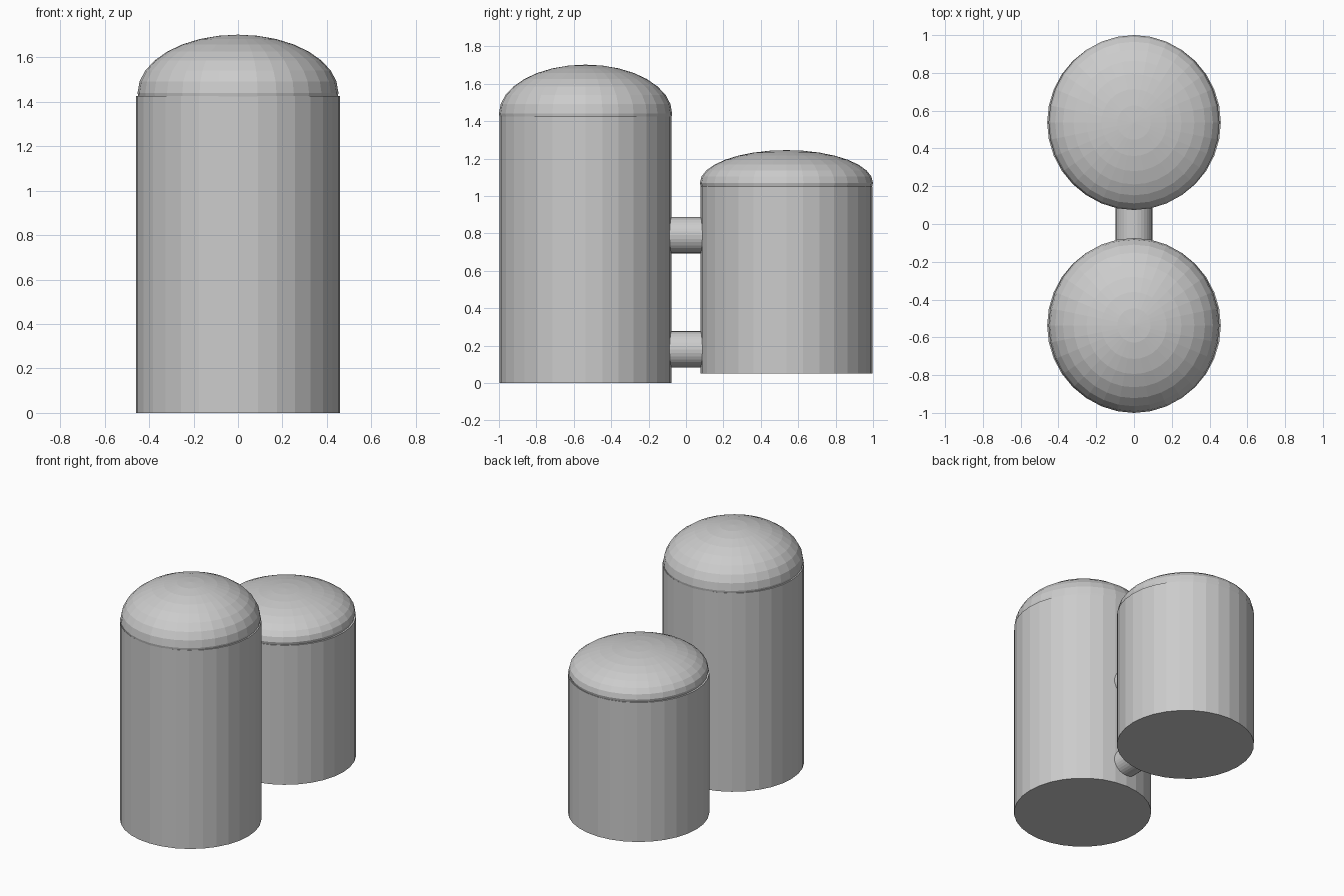
import bpy
import math

if "Cube" in bpy.data.objects:
    bpy.data.objects.remove(bpy.data.objects["Cube"])

steel = bpy.data.materials.new("light_grey_steel")
steel.diffuse_color = (0.6, 0.6, 0.6, 1)
steel.use_nodes = True
steel.node_tree.nodes["Principled BSDF"].inputs["Base Color"].default_value = steel.diffuse_color

R = 0.46        # tank radius
TANK_Y = 0.537  # distance of each tank axis from the middle


def finish(name):
    ob = bpy.context.object
    ob.name = name
    ob.data.materials.append(steel)
    return ob


def tank(name, y, z0, z1, dome_z, dome_h):
    # Straight shell
    bpy.ops.mesh.primitive_cylinder_add(vertices=32, radius=R, depth=z1 - z0,
                                        location=(0, y, (z0 + z1) / 2))
    finish(name + "_shell")
    # Flattened dome whose equator sits just above the shell
    bpy.ops.mesh.primitive_uv_sphere_add(segments=32, ring_count=16, radius=1,
                                         location=(0, y, dome_z))
    dome = finish(name + "_dome")
    dome.scale = (0.452, 0.463, dome_h)


def pipe(name, z):
    # Connecting pipe running between the tanks
    bpy.ops.mesh.primitive_cylinder_add(vertices=32, radius=0.097, depth=0.26,
                                        location=(0, 0, z),
                                        rotation=(math.pi / 2, 0, 0))
    finish(name)


tank("tall_tank", -TANK_Y, 0.0, 1.425, 1.44, 0.262)
tank("short_tank", TANK_Y, 0.05, 1.05, 1.07, 0.175)
pipe("upper_pipe", 0.79)
pipe("lower_pipe", 0.18)
